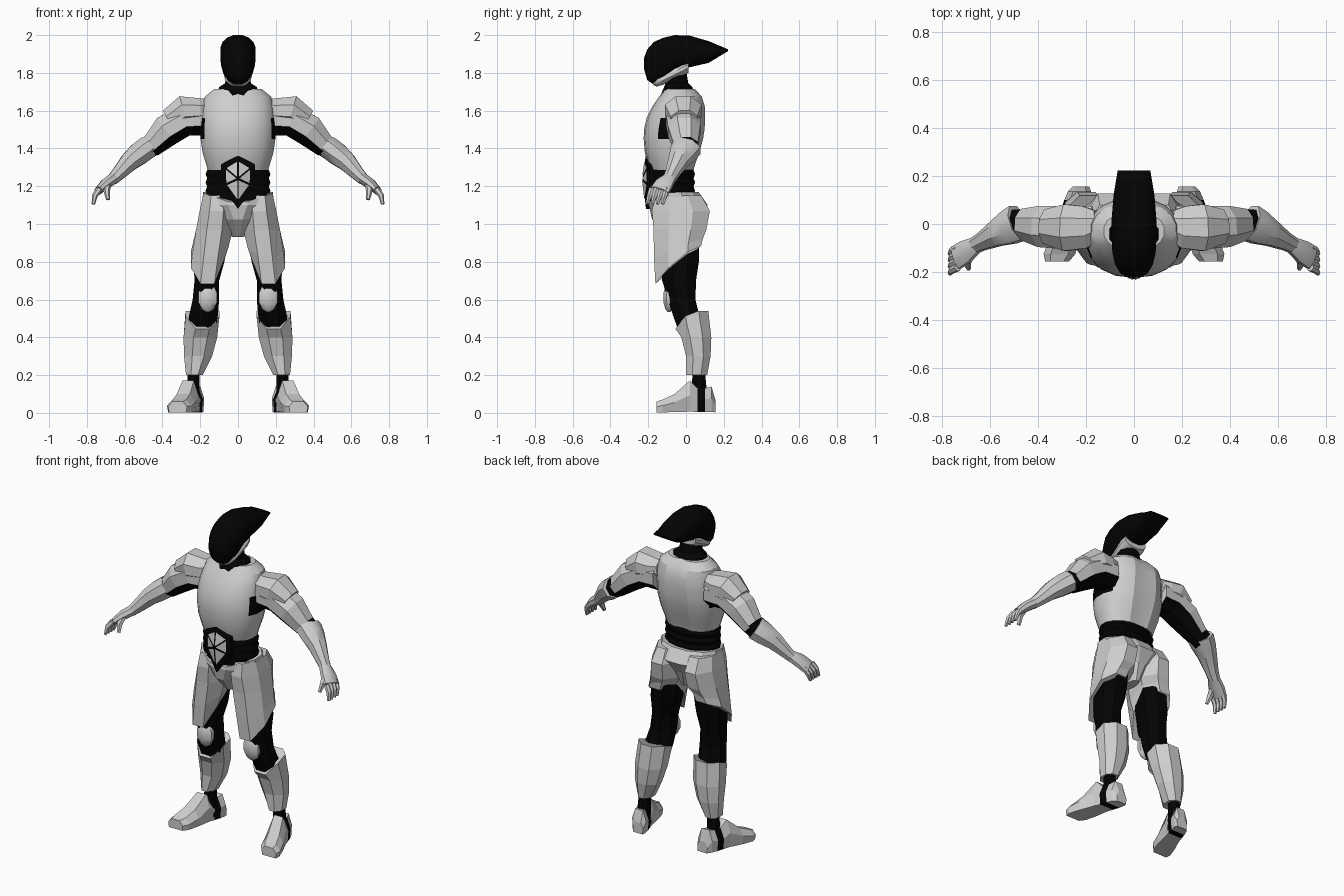
import bpy, bmesh, math
from mathutils import Vector

if "Cube" in bpy.data.objects:
    bpy.data.objects.remove(bpy.data.objects["Cube"])


def material(name, rgb):
    m = bpy.data.materials.new(name)
    m.diffuse_color = (*rgb, 1)
    m.use_nodes = True
    m.node_tree.nodes["Principled BSDF"].inputs["Base Color"].default_value = m.diffuse_color
    return m


GREY = material("armour grey", (0.62, 0.62, 0.62))
BLACK = material("suit black", (0.001, 0.001, 0.001))


def sgnpow(v, p):
    return math.copysign(abs(v) ** p, v)


def circle(n, p=1.0):
    """Unit n-gon with flats on the axes, stretched so it touches +-1."""
    k = 1 / math.cos(math.pi / n)
    angles = [(i + 0.5) * math.tau / n for i in range(n)]
    return [(sgnpow(math.cos(a) * k, p), sgnpow(math.sin(a) * k, p)) for a in angles]


def build(name, verts, faces, mat=GREY, black_if=None, mirror=False, smooth=None):
    bm = bmesh.new()
    vs = [bm.verts.new(v) for v in verts]
    for f in faces:
        bm.faces.new([vs[i] for i in f])
    bmesh.ops.recalc_face_normals(bm, faces=bm.faces)
    bm.normal_update()
    if black_if:
        for f in bm.faces:
            f.material_index = int(black_if(f.normal, f.calc_center_median()))
    me = bpy.data.meshes.new(name)
    bm.to_mesh(me)
    bm.free()
    me.materials.append(mat)
    me.materials.append(BLACK)
    ob = bpy.data.objects.new(name, me)
    bpy.context.collection.objects.link(ob)
    if mirror:
        ob.modifiers.new("Mirror", 'MIRROR').use_mirror_merge = False
    if smooth:
        bpy.ops.object.select_all(action='DESELECT')
        ob.select_set(True)
        bpy.context.view_layer.objects.active = ob
        bpy.ops.object.shade_smooth_by_angle(angle=math.radians(smooth))
    return ob


def loft(name, rings, **kw):
    n = len(rings[0])
    verts = [v for r in rings for v in r]
    faces = [(k * n + i, k * n + (i + 1) % n, (k + 1) * n + (i + 1) % n, (k + 1) * n + i)
             for k in range(len(rings) - 1) for i in range(n)]
    faces += [tuple(range(n)), tuple(range(len(verts) - n, len(verts)))]
    return build(name, verts, faces, **kw)


def level(z, x0, x1, y0, y1, n=8, p=1.0):
    """Horizontal cross-section filling the given x and y ranges."""
    cx, cy, rx, ry = (x0 + x1) / 2, (y0 + y1) / 2, (x1 - x0) / 2, (y1 - y0) / 2
    return [Vector((cx + rx * a, cy + ry * b, z)) for a, b in circle(n, p)]


def hem(ring, height):
    """Give a level ring a slanted edge: z = height(vertex)."""
    for v in ring:
        v.z = height(v)
    return ring


def upright(y, top, bottom, hw, n=16, p=0.85):
    """Vertical cross-section facing the front."""
    return [Vector((hw * a, y, (top + bottom) / 2 + (top - bottom) / 2 * b))
            for a, b in circle(n, p)]


def limb(name, path, n=8, **kw):
    """Tube through (x, y, z, radius across, radius up)."""
    pts = [Vector(p[:3]) for p in path]
    rings = []
    for i, p in enumerate(path):
        d = (pts[min(i + 1, len(pts) - 1)] - pts[max(i - 1, 0)]).normalized()
        u = Vector((0, 1, 0))
        u = (u - d * d.dot(u)).normalized()
        v = d.cross(u)
        rings.append([pts[i] + u * a * p[3] + v * b * p[4] for a, b in circle(n)])
    return loft(name, rings, **kw)


# Helmet with swept-back crest, and jaw below it
loft("helmet", [upright(*s) for s in (
    (-.222, 1.88, 1.82, .025), (-.205, 1.925, 1.762, .057), (-.17, 1.964, 1.738, .078),
    (-.12, 1.986, 1.755, .09), (-.06, 2.0, 1.80, .093), (.02, 1.997, 1.83, .093),
    (.12, 1.968, 1.853, .085), (.222, 1.925, 1.915, .068))], mat=BLACK, smooth=35)
loft("jaw", [upright(*s) for s in (
    (-.172, 1.78, 1.735, .04), (-.155, 1.79, 1.727, .055), (-.12, 1.80, 1.738, .068),
    (-.02, 1.86, 1.78, .08), (.012, 1.87, 1.80, .074))], smooth=35)
loft("neck", [level(*s, n=12) for s in (
    (1.68, -.11, .11, -.135, .045), (1.725, -.1, .1, -.116, .034),
    (1.745, -.068, .068, -.108, .012), (1.82, -.062, .062, -.12, .0))], mat=BLACK, smooth=35)

# Torso: grey vest, black under the arms, grooved spine
torso = [level(z, -w, w, f, b, n=18, p=.9) for z, w, f, b in (
    (1.285, .16, -.188, .045), (1.32, .17, -.2, .055), (1.38, .188, -.216, .077),
    (1.45, .198, -.222, .097), (1.50, .2, -.22, .105), (1.56, .196, -.207, .108),
    (1.62, .19, -.178, .106), (1.675, .175, -.14, .088), (1.715, .125, -.11, .05))]
for r in torso:
    for v in r:
        if v.y > 0 and abs(v.x) < .035:
            v.y -= .014
loft("torso", torso, smooth=25,
     black_if=lambda n, c: abs(n.x) > .75 and 1.45 < c.z < 1.57)

# Ribbed waist
loft("waist", [level(1.11 + .022 * i, -w, w, -.185, .048 if i % 2 else .04, n=16)
               for i in range(9) for w in [(.172 if i % 2 else .163)]], mat=BLACK)

# Belly shield: black domed plate with six grey facets
outline = [(0, 1.37), (.09, 1.315), (.086, 1.2), (0, 1.08), (-.086, 1.2), (-.09, 1.315)]
rim = [Vector((x, -.212 if x == 0 else -.192, z)) for x, z in outline]
hub = Vector((0, -.23, 1.24))
build("belly_shield", rim + [hub] + [Vector((v.x, -.12, v.z)) for v in rim],
      [(i, (i + 1) % 6, 6) for i in range(6)]
      + [(i, (i + 1) % 6, 7 + (i + 1) % 6, 7 + i) for i in range(6)], mat=BLACK)
verts, faces = [], []
for i in range(6):
    tri = [hub, hub.lerp(rim[i], .76), hub.lerp(rim[(i + 1) % 6], .76)]
    mid = sum(tri, Vector()) / 3
    verts += [mid.lerp(v, .82) + Vector((0, -.005, 0)) for v in tri]
    faces.append((3 * i, 3 * i + 1, 3 * i + 2))
build("shield_facets", verts, faces)

# Pelvis, with its front edge dipping to the middle
pelvis = [level(*s, n=12) for s in (
    (.93, -.03, .03, -.1, .03), (1.025, -.09, .09, -.18, .07), (1.10, -.188, .188, -.196, .115),
    (1.17, -.186, .186, -.192, .067))]
for v in pelvis[-1]:
    if v.y < -.06:
        v.z = 1.10 + .35 * abs(v.x)
loft("pelvis", pelvis)


# Legs: plates with slanted hems over a black suit
def thigh_hem(v):
    slant = 1.2 if v.y < -.04 else .45
    return .83 + slant * (v.y + .04) + (.04 if v.x < .12 else 0)


def shin_hem(v):
    return min(.54, .445 + 1.5 * max(0, v.y + .05))


loft("thigh_plate", [level(*s) for s in (
    (1.15, .04, .185, -.165, .08), (1.07, .025, .203, -.18, .126),
    (.97, .028, .222, -.172, .108))]
    + [hem(level(0, .05, .238, -.169, .088), lambda v: .5 * (.95 + thigh_hem(v))),
       hem(level(0, .073, .25, -.162, .08), thigh_hem)], mirror=True)
loft("knee_suit", [level(*s) for s in (
    (.92, .055, .222, -.13, .07), (.8, .072, .236, -.132, .068), (.7, .1, .23, -.126, .053),
    (.6, .1, .24, -.095, .05), (.52, .106, .258, -.07, .07), (.42, .122, .262, -.035, .1))],
    mat=BLACK, mirror=True)
loft("knee_pad", [level(.61 + .078 * math.sin(a), .16 - w, .16 + w, -.09 - .6 * w, -.09 + .6 * w)
                  for a in (-1.4, -.9, -.3, .3, .9, 1.4) for w in [.052 * math.cos(a)]],
     mirror=True, smooth=40)
loft("shin_guard", [level(.2, .187, .275, .0, .112), level(.3, .137, .286, .0, .13),
                    level(.4, .11, .288, -.025, .134),
                    hem(level(0, .098, .278, -.056, .118), shin_hem)], mirror=True)
loft("ankle", [level(*s) for s in (
    (.03, .2, .272, .03, .11), (.12, .203, .272, .03, .11), (.22, .203, .265, .035, .1))],
    mat=BLACK, mirror=True)


def sole(y, hw, top):
    cx = .27 - .32 * y
    return [Vector((cx + a * hw, y, b * top)) for a, b in
            ((-.9, .04), (.9, .04), (1, .55), (.55, 1), (-.55, 1), (-1, .55))]


loft("shoe", [sole(*s) for s in (
    (.155, .035, .07), (.135, .048, .14), (.1, .052, .13), (.06, .052, .13), (.02, .054, .172),
    (-.06, .064, .1), (-.125, .066, .07), (-.155, .05, .06))],
    mirror=True, black_if=lambda n, c: .06 < c.y < .1)

# Arms
limb("shoulder_pad", [(.15, .0, 1.61, .058, .05), (.205, -.013, 1.60, .088, .066),
                      (.285, -.015, 1.60, .097, .08), (.365, -.01, 1.55, .07, .06)],
     mirror=True)
limb("upper_arm", [(.17, -.01, 1.555, .086, .085), (.28, -.015, 1.55, .09, .085),
                   (.375, -.01, 1.495, .086, .084), (.465, .0, 1.405, .062, .058)],
     mirror=True, black_if=lambda n, c: n.z < -.42)
limb("elbow", [(.44, .0, 1.43, .062, .06), (.505, .0, 1.38, .058, .055)],
     mat=BLACK, mirror=True)
limb("forearm", [(.48, .005, 1.405, .076, .06), (.52, -.015, 1.375, .07, .06),
                 (.575, -.042, 1.33, .052, .05), (.63, -.072, 1.27, .037, .037),
                 (.665, -.09, 1.235, .032, .03)], mirror=True, smooth=40)
limb("palm", [(.655, -.085, 1.245, .032, .03), (.70, -.115, 1.213, .047, .028),
              (.74, -.14, 1.175, .05, .02)], mirror=True, smooth=40)
for i in range(4):
    y = -.1 - .027 * i
    limb(f"finger_{i + 1}", [(.733, y, 1.185, .014, .015), (.758, y - .012, 1.15, .013, .013),
                             (.766, y - .025, 1.105, .008, .008)], n=6, mirror=True)
limb("thumb", [(.69, -.135, 1.21, .017, .017), (.695, -.165, 1.175, .015, .015),
               (.688, -.185, 1.13, .009, .009)], n=6, mirror=True)
